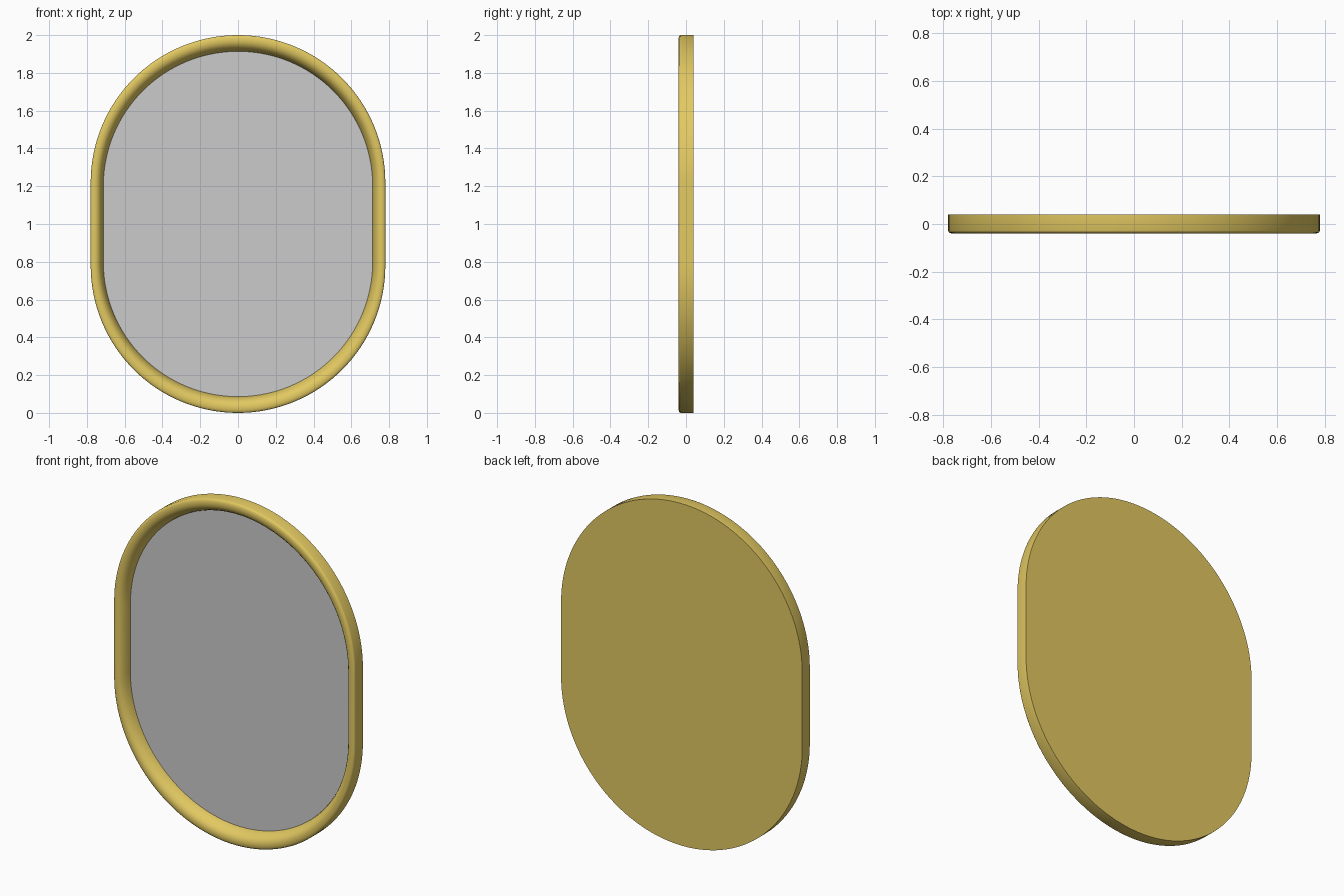
import bpy, bmesh, math

if "Cube" in bpy.data.objects:
    bpy.data.objects.remove(bpy.data.objects["Cube"])

R, HALF = 0.78, 0.22      # arc radius, half length of straight side
INNER = 0.914             # opening size relative to the outline
SEG = 64                  # segments per half-circle


def outline():
    pts = []
    for start, cz in ((0, HALF), (math.pi, -HALF)):
        for i in range(SEG + 1):
            a = start + math.pi * i / SEG
            pts.append((R * math.cos(a), cz + R * math.sin(a)))
    return pts


def loft(name, sections, cap_start, cap_end, color=None):
    """Skin scaled copies of the outline; sections are (scale, y)."""
    bm = bmesh.new()
    rings = [[bm.verts.new((x * s, y, 1 + z * s)) for x, z in outline()]
             for s, y in sections]
    n = len(rings[0])
    for a, b in zip(rings, rings[1:]):
        for i in range(n):
            j = (i + 1) % n
            bm.faces.new((a[i], a[j], b[j], b[i]))
    if cap_start:
        bm.faces.new(rings[0])
    if cap_end:
        bm.faces.new(rings[-1])
    bmesh.ops.recalc_face_normals(bm, faces=bm.faces)
    me = bpy.data.meshes.new(name)
    bm.to_mesh(me)
    bm.free()
    ob = bpy.data.objects.new(name, me)
    bpy.context.collection.objects.link(ob)
    if color:
        mat = bpy.data.materials.new(name + "_material")
        mat.diffuse_color = color
        mat.use_nodes = True
        mat.node_tree.nodes["Principled BSDF"].inputs["Base Color"].default_value = mat.diffuse_color
        me.materials.append(mat)
    bpy.ops.object.select_all(action='DESELECT')
    ob.select_set(True)
    bpy.context.view_layer.objects.active = ob
    bpy.ops.object.shade_smooth_by_angle(angle=math.radians(40))
    return ob


# gold frame: flat back, straight rim, rounded front lip sloping inward
profile = [(0, .04), (0, -.028), (.02, -.032), (.07, -.036), (.18, -.039),
           (.32, -.04), (.48, -.038), (.63, -.032), (.77, -.021),
           (.88, -.006), (.96, .01), (1, .026)]
loft("frame", [(1 - t * (1 - INNER), y) for t, y in profile],
     True, True, (0.76, 0.58, 0.12, 1))

# grey mirror glass set into the frame
loft("mirror_glass", [(INNER, .034), (INNER, .024)], True, True)
